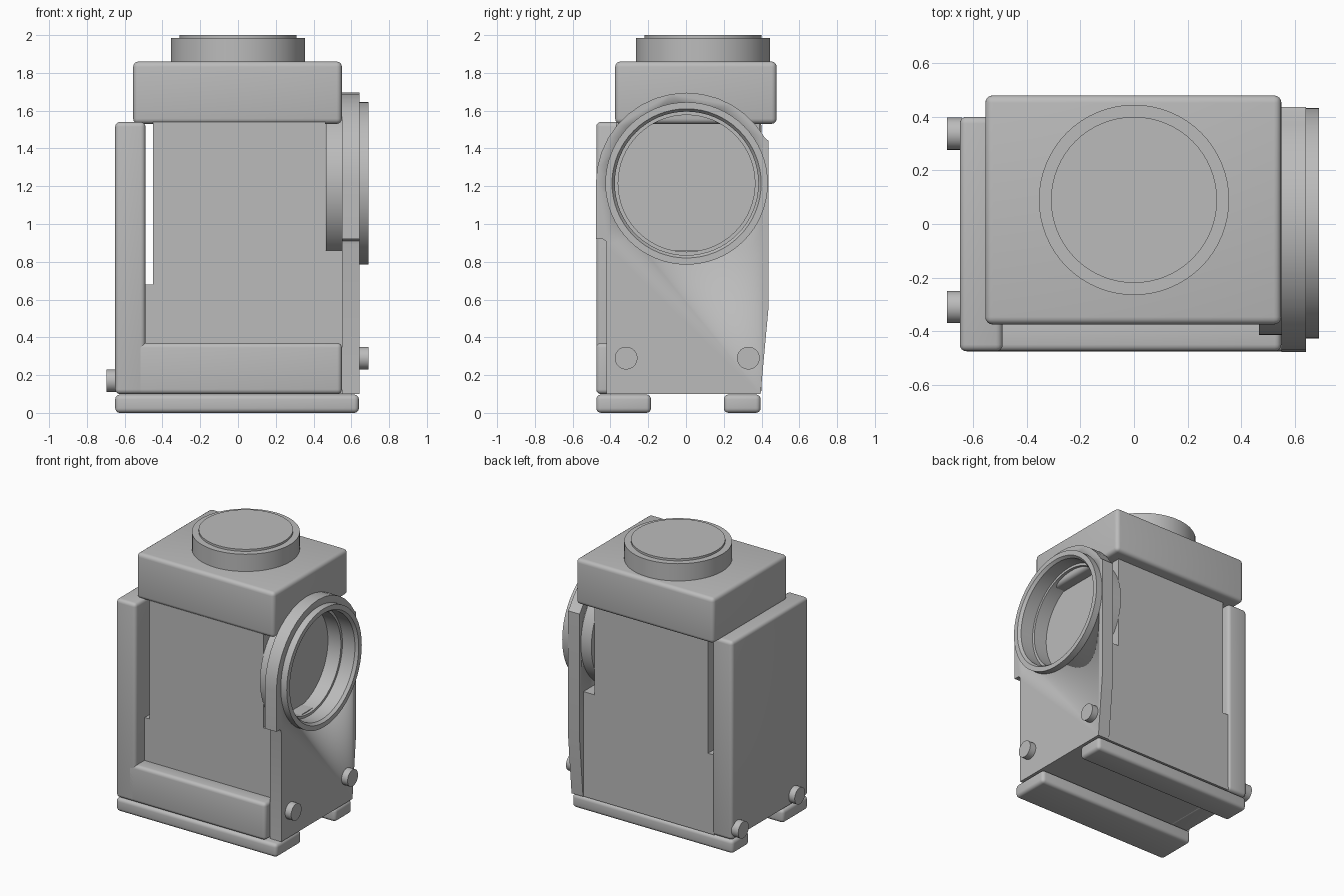
import bpy, bmesh
from math import pi, sin, cos, radians
from mathutils import Matrix, Vector

cube = bpy.data.objects.get("Cube")
if cube:
    bpy.data.objects.remove(cube, do_unlink=True)

GREY = (0.5, 0.5, 0.5, 1)
grey = bpy.data.materials.new("plain grey")
grey.use_nodes = True
grey.diffuse_color = GREY
grey.node_tree.nodes["Principled BSDF"].inputs["Base Color"].default_value = GREY


def finish(name, bm, bevel=0):
    """Turn a bmesh into a grey object with crisp, optionally rounded edges."""
    bmesh.ops.recalc_face_normals(bm, faces=bm.faces)
    if bevel:
        bmesh.ops.bevel(bm, geom=bm.edges[:], offset=bevel, segments=4,
                        profile=0.5, affect='EDGES')
    mesh = bpy.data.meshes.new(name)
    bm.to_mesh(mesh)
    bm.free()
    mesh.materials.append(grey)
    obj = bpy.data.objects.new(name, mesh)
    bpy.context.collection.objects.link(obj)
    bpy.ops.object.select_all(action='DESELECT')
    obj.select_set(True)
    bpy.context.view_layer.objects.active = obj
    bpy.ops.object.shade_smooth_by_angle(angle=radians(35))
    return obj


def box(name, x, y, z, bevel=0.025):
    bm = bmesh.new()
    bmesh.ops.create_cube(bm, size=1)
    for v in bm.verts:
        v.co = Vector([lo + (c + 0.5) * (hi - lo) for c, (lo, hi) in zip(v.co, (x, y, z))])
    return finish(name, bm, bevel)


def prism(name, points, vector, place):
    """Extrude a flat outline; place maps each 2D point into space."""
    bm = bmesh.new()
    face = bm.faces.new([bm.verts.new(place(a, b)) for a, b in points])
    side = bmesh.ops.extrude_face_region(bm, geom=[face], use_keep_orig=True)
    bmesh.ops.translate(bm, vec=vector,
                        verts=[g for g in side["geom"] if isinstance(g, bmesh.types.BMVert)])
    return finish(name, bm)


def lathe(name, profile, matrix, closed=False, steps=64):
    """Spin a (radius, height) profile about z, then move it into place."""
    bm = bmesh.new()
    verts = [bm.verts.new((r, 0, h)) for r, h in profile]
    pairs = list(zip(verts, verts[1:]))
    if closed:
        pairs.append((verts[-1], verts[0]))
    edges = [bm.edges.new(p) for p in pairs]
    bmesh.ops.spin(bm, geom=verts + edges, axis=(0, 0, 1), cent=(0, 0, 0),
                   angle=2 * pi, steps=steps, use_merge=True)
    bmesh.ops.remove_doubles(bm, verts=bm.verts, dist=1e-5)
    bmesh.ops.transform(bm, matrix=matrix, verts=bm.verts)
    return finish(name, bm)


def along_x(x, y, z):
    return Matrix.Translation((x, y, z)) @ Matrix.Rotation(pi / 2, 4, 'Y')


# Feet
box("front_foot", (-0.65, 0.64), (-0.475, -0.185), (0, 0.097))
box("back_foot", (-0.65, 0.64), (0.2, 0.395), (0, 0.097))

# Side panel and front bar
box("side_panel", (-0.65, -0.49), (-0.475, 0.4), (0.1, 1.54))
box("front_bar", (-0.56, 0.55), (-0.475, -0.35), (0.1, 0.37))

# Inner body, narrowed towards the top on both sides
body = [(-0.5, 0.1), (0.55, 0.1), (0.55, 0.86), (0.462, 0.86),
        (0.462, 1.54), (-0.45, 1.54), (-0.45, 0.68), (-0.5, 0.68)]
prism("body", body, (0, 0.76, 0), lambda x, z: (x, -0.37, z))

# Top box with its round lens
box("top_box", (-0.555, 0.55), (-0.375, 0.48), (1.53, 1.86), 0.028)
lathe("top_lens", [(0, -0.02), (0.355, -0.02), (0.355, 0.125), (0.31, 0.125),
                   (0.31, 0.14), (0, 0.14)], Matrix.Translation((0, 0.09, 1.86)))

# Port plate: straight sides below, arched top, flattened back edge
CY, CZ, R = 0.003, 1.215, 0.48
arc = [(CY + R * cos(radians(a)), CZ + R * sin(radians(a))) for a in range(30, 181, 10)]
plate = [(-0.42, 0.1), (0.395, 0.1), (0.437, 0.56), (0.437, 1.44)]
plate += arc + [(arc[-1][0], 0.92), (-0.44, 0.92), (-0.425, 0.91), (-0.42, 0.89)]
port_plate = prism("port_plate", plate, (0.092, 0, 0), lambda y, z: (0.55, y, z))

# Round hole through the plate
cutter = lathe("hole_cutter", [(0, 0.4), (0.4, 0.4), (0.4, 0.8), (0, 0.8)], along_x(0, CY, CZ))
cutter.hide_render = True
cut = port_plate.modifiers.new("hole", 'BOOLEAN')
cut.operation = 'DIFFERENCE'
cut.object = cutter
bpy.context.view_layer.objects.active = port_plate
bpy.ops.object.modifier_apply(modifier="hole")
bpy.data.objects.remove(cutter, do_unlink=True)

# Port ring: flange outside, stepped bore, tube inside
ring = [(0.43, 0.642), (0.43, 0.69), (0.395, 0.69), (0.38, 0.67), (0.38, 0.57),
        (0.362, 0.57), (0.362, 0.466), (0.417, 0.466), (0.417, 0.642)]
lathe("port_ring", ring, along_x(0, CY, CZ), closed=True)

# Knobs on both sides
for side, start, z, ys in (("left", 0.635, 0.29, (-0.317, 0.33)),
                           ("right", -0.697, 0.17, (-0.31, 0.337))):
    for place, y in zip(("front", "back"), ys):
        lathe(f"{side}_{place}_knob", [(0, 0), (0.06, 0), (0.06, 0.055), (0, 0.055)],
              along_x(start, y, z), steps=32)
